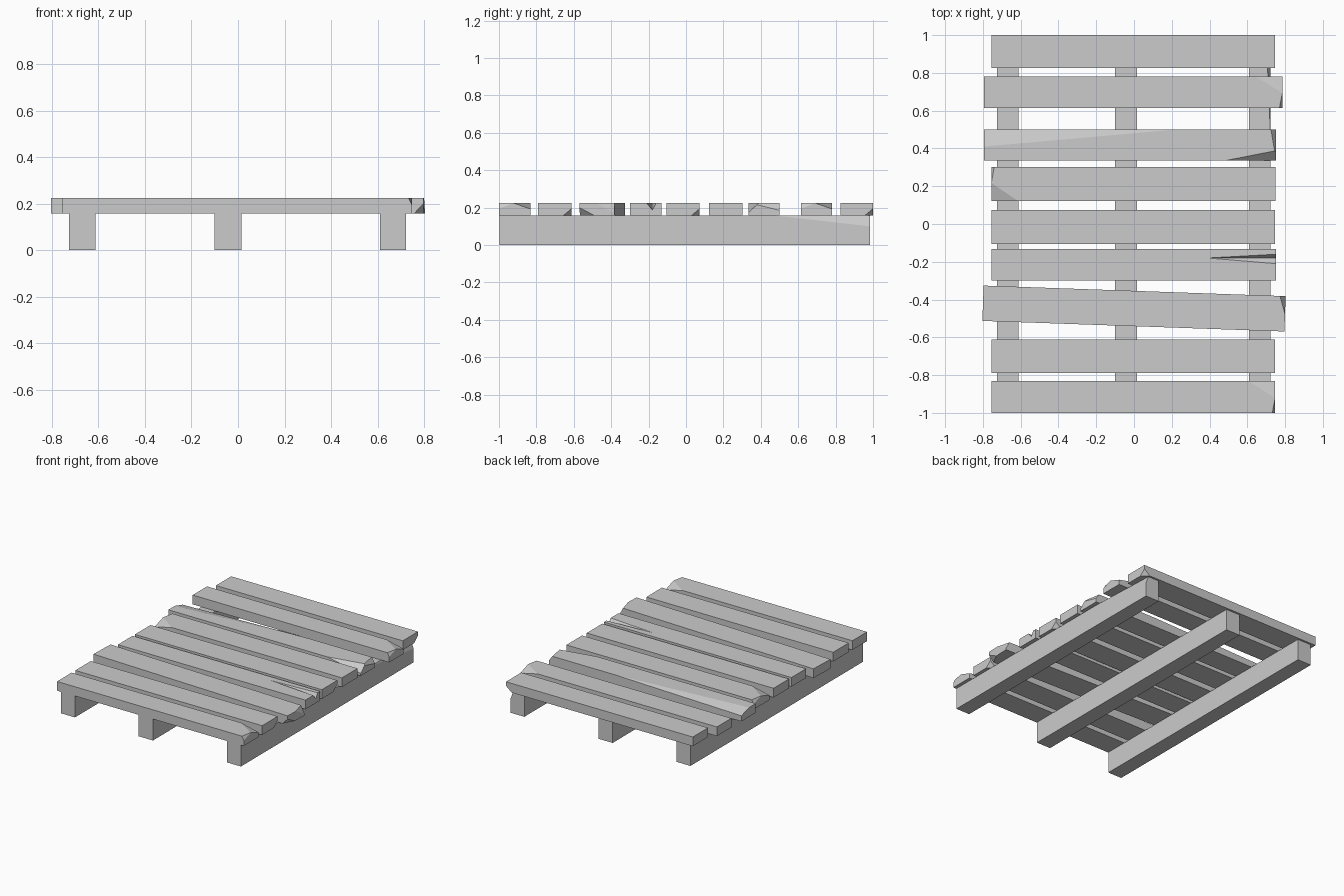
import bpy, bmesh
from mathutils import Vector, Matrix

if "Cube" in bpy.data.objects:
    bpy.data.objects.remove(bpy.data.objects["Cube"])

grey = bpy.data.materials.new("plain grey wood")
grey.use_nodes = True
grey.diffuse_color = (0.6, 0.6, 0.6, 1)
grey.node_tree.nodes["Principled BSDF"].inputs["Base Color"].default_value = grey.diffuse_color

BASE, TOP = 0.157, 0.224      # underside and top of the deck boards
LEFT, RIGHT = -0.755, 0.747   # usual board ends


def chip(bm, corner, a, b, c):
    """Slice off the corner lying beyond the plane through a, b and c."""
    a, b, c, corner = map(Vector, (a, b, c, corner))
    normal = (b - a).cross(c - a).normalized()
    if normal.dot(corner - a) < 0:
        normal.negate()
    cut = bmesh.ops.bisect_plane(bm, geom=bm.verts[:] + bm.edges[:] + bm.faces[:],
                                 plane_co=a, plane_no=normal, clear_outer=True)
    edges = [e for e in cut["geom_cut"] if isinstance(e, bmesh.types.BMEdge)]
    bmesh.ops.holes_fill(bm, edges=edges)


def finish(name, bm):
    bmesh.ops.recalc_face_normals(bm, faces=bm.faces[:])
    mesh = bpy.data.meshes.new(name)
    bm.to_mesh(mesh)
    bm.free()
    mesh.materials.append(grey)
    obj = bpy.data.objects.new(name, mesh)
    bpy.context.collection.objects.link(obj)
    return obj


def plank(name, x, y, z, chips=(), turn=0):
    """Box between the given limits with chips cut off, turned about its centre."""
    bm = bmesh.new()
    bmesh.ops.create_cube(bm, size=1)
    for v in bm.verts:
        v.co = [lo + (hi - lo) * (k + 0.5) for k, (lo, hi) in zip(v.co, (x, y, z))]
    for points in chips:
        chip(bm, *points)
    centre = Vector((sum(x) / 2, sum(y) / 2, 0))
    bmesh.ops.rotate(bm, verts=bm.verts[:], cent=centre, matrix=Matrix.Rotation(turn, 3, "Z"))
    return finish(name, bm)


def worn_end(end, front, back, s=1):
    """Two shallow chips on the top corners of a board end; s=-1 is the half-turned board."""
    mid = front + (back - front) * 0.47
    return [((end, front, TOP), (end - s * 0.015, front, TOP), (end, front, 0.195), (end, mid, TOP)),
            ((end, back, TOP), (end - s * 0.14, back, TOP), (end, back, 0.193), (end, mid, TOP))]


def low_chip(end, back):
    """Chip under the back corner of a board end."""
    return [((end, back, BASE), (end, back - 0.045, BASE), (end, back, 0.195), (end - 0.045, back, BASE))]


# Three long bearers; the left one has a split upper edge at the back
plank("right_bearer", (-0.725, -0.612), (-0.998, 0.985), (0, BASE))
plank("middle_bearer", (-0.1, 0.015), (-0.998, 0.985), (0, BASE))
plank("left_bearer", (0.61, 0.722), (-0.998, 0.985), (0, BASE),
      [((0.722, 0.985, BASE), (0.722, 0.48, BASE), (0.722, 0.985, 0.1), (0.7, 0.985, BASE))])

# Deck boards from front to back
deck = (BASE, TOP)
plank("front_board", (LEFT, RIGHT), (-1, -0.832), deck, worn_end(RIGHT, -1, -0.832))
plank("second_board", (LEFT, RIGHT), (-0.79, -0.612), deck, low_chip(RIGHT, -0.612))
plank("crooked_board", (-0.8, 0.8), (-0.541, -0.354), deck,
      [((0.8, -0.354, TOP), (0.77, -0.354, TOP), (0.8, -0.45, TOP), (0.8, -0.354, 0.17)),
       ((0.8, -0.541, BASE), (0.76, -0.541, BASE), (0.8, -0.46, BASE), (0.8, -0.541, 0.2))],
      turn=-0.035)
split = plank("split_board", (LEFT, 0.752), (-0.3, -0.132), deck)
plank("centre_board", (LEFT, RIGHT), (-0.105, 0.073), deck, low_chip(RIGHT, 0.073))
plank("sixth_board", (LEFT, 0.75), (0.122, 0.302), deck, worn_end(LEFT, 0.302, 0.122, -1))
plank("broken_board", (-0.795, 0.752), (0.335, 0.5), deck,
      [((-0.795, 0.5, TOP), (-0.795, 0.41, TOP), (0.22, 0.5, TOP), (-0.795, 0.5, 0.198)),
       ((0.752, 0.335, TOP), (0.48, 0.335, TOP), (0.745, 0.387, TOP), (0.752, 0.335, 0.175)),
       ((0.752, 0.5, TOP), (0.725, 0.5, TOP), (0.752, 0.5, 0.185), (0.752, 0.4, 0.21))])
plank("eighth_board", (-0.795, 0.785), (0.615, 0.78), deck, worn_end(0.785, 0.615, 0.78))
plank("back_board", (LEFT, RIGHT), (0.825, 1), deck, low_chip(RIGHT, 1))

# Wedge shaped crack cut into the end of the split board
bm = bmesh.new()
tip = Vector((0.39, -0.18, TOP))
for across, height in ((-0.03, TOP), (0.02, TOP), (0, 0.188)):
    bm.verts.new(tip + (Vector((0.752, -0.18 + across, height)) - tip) * 1.2)
bm.verts.new(tip)
bm.verts.new((0.82, -0.185, 0.26))
bmesh.ops.convex_hull(bm, input=bm.verts[:])
wedge = finish("crack_cutter", bm)
wedge.hide_render = True
crack = split.modifiers.new("crack", "BOOLEAN")
crack.operation = "DIFFERENCE"
crack.solver = "EXACT"
crack.object = wedge
bpy.context.view_layer.objects.active = split
bpy.ops.object.modifier_apply(modifier=crack.name)
bpy.data.objects.remove(wedge)
